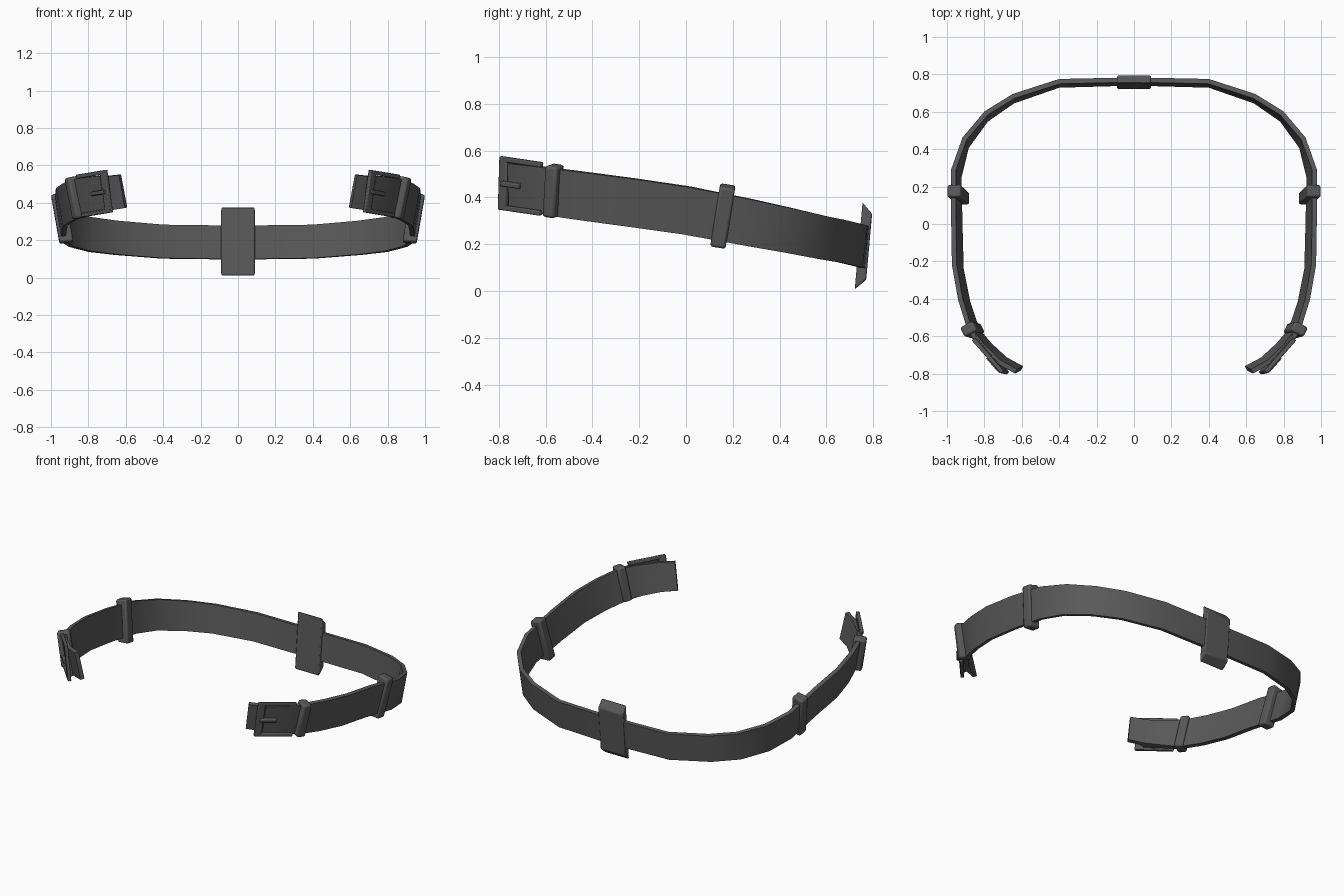
import bpy, bmesh
from mathutils import Vector, Matrix

cube = bpy.data.objects.get("Cube")
if cube:
    bpy.data.objects.remove(cube, do_unlink=True)

leather = bpy.data.materials.new("dark_grey")
leather.use_nodes = True
GREY = (0.1, 0.1, 0.1, 1)
leather.diffuse_color = GREY
leather.node_tree.nodes["Principled BSDF"].inputs["Base Color"].default_value = GREY


def axes(direction, tilt):
    """Along, outward and up axes of a strap that leans outward by tilt."""
    along = Vector(direction).normalized()
    out = Vector((-along.y, along.x, 0)).normalized()
    up = Vector((0, 0, 1)) + out * tilt
    up = (up - along * up.dot(along)).normalized()
    return along, up.cross(along), up


def finish(name, bm, mirror=True, bevel=0):
    bmesh.ops.recalc_face_normals(bm, faces=bm.faces)
    mesh = bpy.data.meshes.new(name)
    bm.to_mesh(mesh)
    bm.free()
    mesh.materials.append(leather)
    obj = bpy.data.objects.new(name, mesh)
    bpy.context.collection.objects.link(obj)
    if bevel:
        mod = obj.modifiers.new("rounding", 'BEVEL')
        mod.width, mod.segments = bevel, 2
    if mirror:
        mod = obj.modifiers.new("other_side", 'MIRROR')
        mod.merge_threshold = 0.0005
    bpy.ops.object.select_all(action='DESELECT')
    obj.select_set(True)
    bpy.context.view_layer.objects.active = obj
    bpy.ops.object.shade_smooth_by_angle(angle=0.7)
    return obj


def sweep(name, points, thick, tilts, open_start):
    """Flat strap along points of (x, y, z, half height)."""
    bm = bmesh.new()
    rings = []
    pos = [Vector(p[:3]) for p in points]
    for i, p in enumerate(points):
        d = pos[min(i + 1, len(pos) - 1)] - pos[max(i - 1, 0)]
        if open_start and i == 0:
            d = Vector((1, 0, 0))
        _, out, up = axes(d, tilts[0] + (tilts[1] - tilts[0]) * min(1, i / 5))
        rings.append([bm.verts.new(pos[i] + out * thick * a + up * p[3] * b)
                      for a, b in ((1, 1), (1, -1), (-1, -1), (-1, 1))])
    for r, s in zip(rings, rings[1:]):
        for k in range(4):
            bm.faces.new((r[k], r[k - 1], s[k - 1], s[k]))
    bm.faces.new(rings[-1])
    if not open_start:
        bm.faces.new(rings[0])
    return finish(name, bm)


def block(bm, centre, frame, size, offset=(0, 0, 0), taper=1.0):
    """Box in a strap frame; taper shrinks the height of its outer face."""
    basis = Matrix(frame).transposed()
    verts = bmesh.ops.create_cube(bm, size=1)["verts"]
    for v in verts:
        c = Vector([v.co[k] * size[k] for k in range(3)])
        if v.co.y > 0:
            c.z *= taper
        v.co = Vector(centre) + basis @ (c + Vector(offset))


# Main strap, from the middle of the back round to the tip
sweep("strap", [
    (0, .762, .187, .09), (.4, .752, .192, .09), (.645, .67, .212, .091),
    (.79, .575, .23, .093), (.9, .435, .26, .096), (.95, .27, .293, .1),
    (.947, 0, .345, .103), (.942, -.23, .378, .104), (.908, -.41, .402, .104),
    (.858, -.565, .423, .103), (.79, -.65, .437, .096),
    (.705, -.73, .45, .092), (.615, -.78, .462, .09)], .013, (.1, .17), True)

# Strap end folded through the buckle
sweep("buckle_flap", [
    (.86, -.56, .422, .1), (.828, -.62, .433, .1),
    (.772, -.69, .443, .098), (.715, -.752, .451, .096)], .012, (.15, .15), False)

# Keepers round the strap
bm = bmesh.new()
block(bm, (0, .76, .191), axes((1, 0, 0), .09), (.18, .045, .372), taper=.76)
finish("back_keeper", bm, mirror=False, bevel=.007)

bm = bmesh.new()
block(bm, (.94, .157, .318), axes((0, -1, .16), .17), (.066, .075, .275), taper=.95)
finish("side_keeper", bm, bevel=.01)

bm = bmesh.new()
block(bm, (.864, -.567, .428), axes((-.42, -.85, .13), .15), (.058, .078, .225))
finish("front_keeper", bm, bevel=.012)

# Buckle frame: top and bottom bars and the bar at the tip
buckle = axes((-.66, -.75, .11), .08)
centre = (.77, -.704, .449)
bm = bmesh.new()
for side in (1, -1):
    block(bm, centre, buckle, (.23, .022, .022), (0, 0, side * .104))
block(bm, centre, buckle, (.045, .022, .23), (.1, 0, 0))
finish("buckle_frame", bm, bevel=.005)

# Prong resting on the tip bar
bm = bmesh.new()
block(bm, centre, buckle, (.105, .02, .026), (.05, .015, 0), taper=.7)
finish("buckle_prong", bm, bevel=.004)
